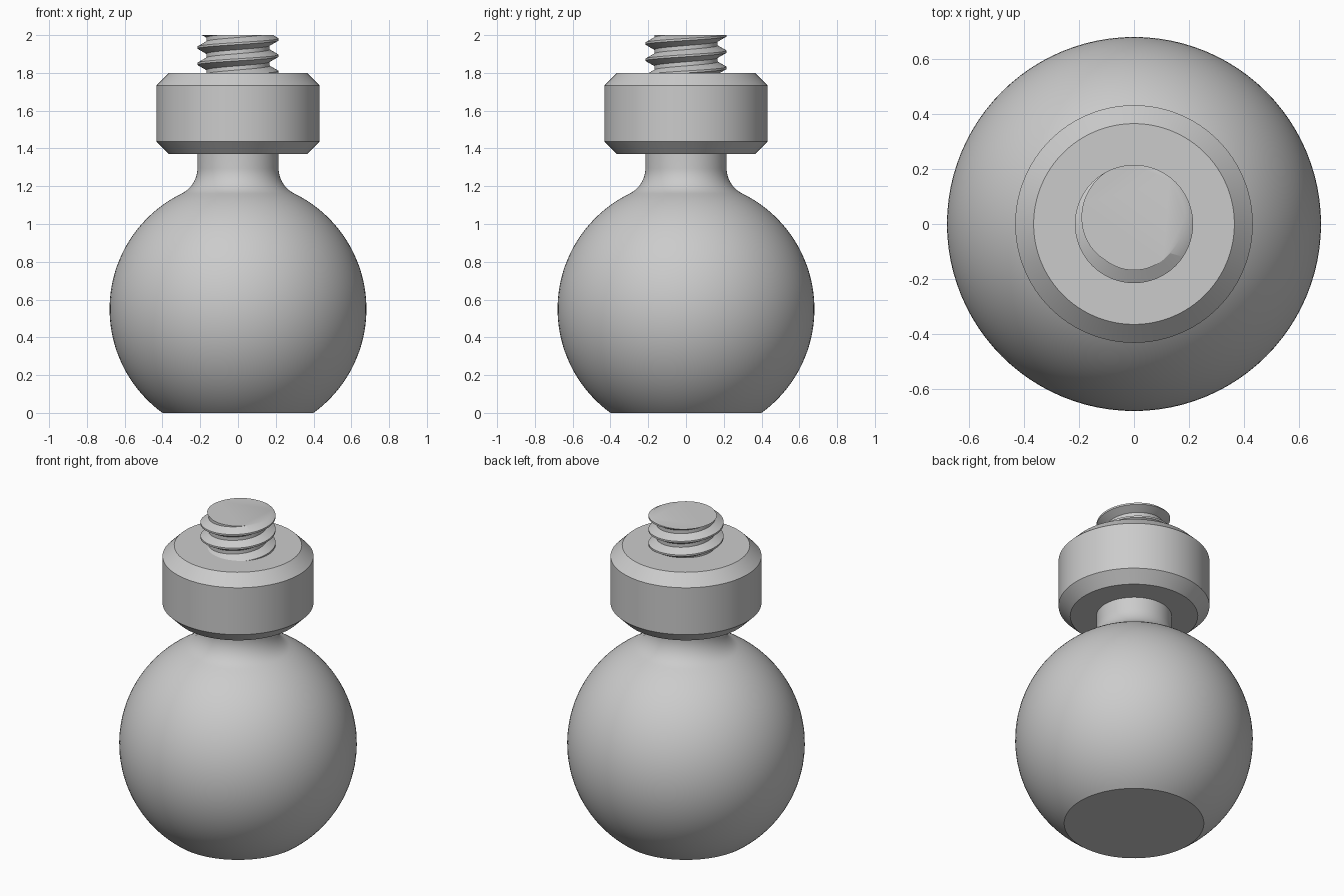
import bpy, bmesh, math

if "Cube" in bpy.data.objects:
    bpy.data.objects.remove(bpy.data.objects["Cube"])

grey = bpy.data.materials.new("plain grey")
grey.diffuse_color = (0.6, 0.6, 0.6, 1)
grey.use_nodes = True
grey.node_tree.nodes["Principled BSDF"].inputs["Base Color"].default_value = grey.diffuse_color


def finish(name, bm):
    """Turn a bmesh into a smooth-shaded object with sharp edges kept."""
    bmesh.ops.recalc_face_normals(bm, faces=bm.faces[:])
    mesh = bpy.data.meshes.new(name)
    bm.to_mesh(mesh)
    bm.free()
    mesh.materials.append(grey)
    obj = bpy.data.objects.new(name, mesh)
    bpy.context.collection.objects.link(obj)
    bpy.ops.object.select_all(action='DESELECT')
    obj.select_set(True)
    bpy.context.view_layer.objects.active = obj
    bpy.ops.object.shade_smooth_by_angle(angle=math.radians(30))
    return obj


def lathe(name, profile, sides):
    """Revolve (radius, height) points about z and cap both ends."""
    bm = bmesh.new()
    rings = []
    for r, z in profile:
        rings.append([bm.verts.new((r * math.cos(math.tau * i / sides),
                                    r * math.sin(math.tau * i / sides), z))
                      for i in range(sides)])
    for a, b in zip(rings, rings[1:]):
        for i in range(sides):
            j = (i + 1) % sides
            bm.faces.new((a[i], a[j], b[j], b[i]))
    bm.faces.new(rings[0][::-1])
    bm.faces.new(rings[-1])
    return finish(name, bm)


# Ball with flat foot, blended by a fillet into the neck
BALL_R, BALL_Z, NECK_R, FILLET = 0.68, 0.55, 0.215, 0.15
fillet_r = NECK_R + FILLET
fillet_z = BALL_Z + math.sqrt((BALL_R + FILLET) ** 2 - fillet_r ** 2)
start = -math.asin(BALL_Z / BALL_R)
end = math.atan2(fillet_z - BALL_Z, fillet_r)
profile = []
for i in range(49):
    a = start + (end - start) * i / 48
    profile.append((BALL_R * math.cos(a), BALL_Z + BALL_R * math.sin(a)))
for i in range(1, 13):
    a = math.pi + end * (1 - i / 12)
    profile.append((fillet_r + FILLET * math.cos(a), fillet_z + FILLET * math.sin(a)))
profile.append((NECK_R, 1.39))
lathe("ball_and_neck", profile, 96)

# Chamfered collar
lathe("collar", [(0.365, 1.37), (0.432, 1.437), (0.432, 1.733), (0.365, 1.80)], 96)

# Threaded stud: right-handed helical sweep of a trapezoid thread, cut flat at both ends
PITCH, CREST, ROOT, CREST_Z, STEPS = 0.086, 0.215, 0.168, 1.934, 64
tooth = [(CREST, -0.063), (CREST, 0.063), (ROOT, 0.375), (ROOT, 0.625), (CREST, 0.937)]
bm = bmesh.new()
previous = None
for i in range(-4 * STEPS, 3 * STEPS + 1):
    turn = i / STEPS
    a = math.pi + math.tau * turn
    column = [bm.verts.new((r * math.cos(a), r * math.sin(a), CREST_Z + PITCH * (turn + h)))
              for r, h in tooth]
    if previous:
        for k in range(len(tooth) - 1):
            bm.faces.new((previous[k], column[k], column[k + 1], previous[k + 1]))
    previous = column
bmesh.ops.remove_doubles(bm, verts=bm.verts[:], dist=0.0002)
for height, up in ((1.79, -1), (2.0, 1)):
    cut = bmesh.ops.bisect_plane(bm, geom=bm.verts[:] + bm.edges[:] + bm.faces[:],
                                 plane_co=(0, 0, height), plane_no=(0, 0, up),
                                 clear_outer=True, dist=1e-6)
    rim = [e for e in cut["geom_cut"] if isinstance(e, bmesh.types.BMEdge)]
    bmesh.ops.holes_fill(bm, edges=rim, sides=0)
finish("threaded_stud", bm)
